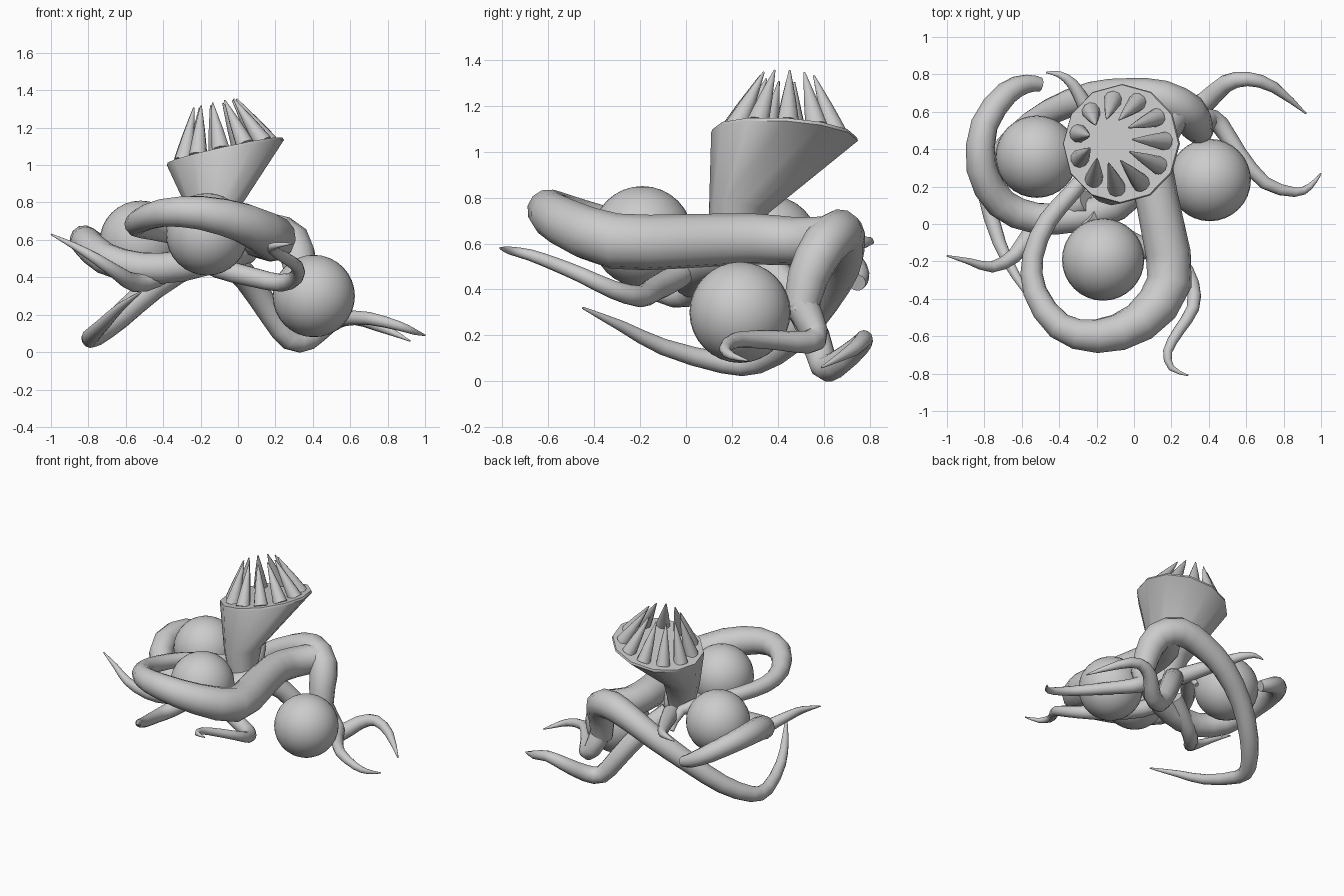
import bpy, bmesh, math
from mathutils import Vector


def finish(bm, name):
    bmesh.ops.recalc_face_normals(bm, faces=bm.faces)
    me = bpy.data.meshes.new(name)
    bm.to_mesh(me)
    bm.free()
    ob = bpy.data.objects.new(name, me)
    bpy.context.collection.objects.link(ob)
    bpy.context.view_layer.objects.active = ob
    ob.select_set(True)
    bpy.ops.object.shade_smooth_by_angle(angle=math.radians(45))
    ob.select_set(False)
    return ob


def ring(bm, c, u, v, r, n):
    return [bm.verts.new(c + u * r * math.cos(2 * math.pi * i / n)
                         + v * r * math.sin(2 * math.pi * i / n)) for i in range(n)]


def skin(bm, rings):
    n = len(rings[0])
    for a, b in zip(rings, rings[1:]):
        for i in range(n):
            bm.faces.new((a[i], a[(i + 1) % n], b[(i + 1) % n], b[i]))
    bm.faces.new(rings[0])
    bm.faces.new(rings[-1])


def tentacle(name, pts, sides=12, sub=2):
    """Tapered tube through (x, y, z, radius) points."""
    P = [Vector(p) for p in pts]
    path = []
    for i in range(len(P) - 1):
        a, b, c, d = P[max(i - 1, 0)], P[i], P[i + 1], P[min(i + 2, len(P) - 1)]
        for k in range(sub):
            t = k / sub
            path.append(0.5 * (2 * b + (c - a) * t + (2 * a - 5 * b + 4 * c - d) * t * t
                               + (3 * b - a - 3 * c + d) * t ** 3))
    path.append(P[-1])
    bm = bmesh.new()
    rings = []
    u = Vector((0.31, 0.22, 0.92))
    for i, p in enumerate(path):
        t = (path[min(i + 1, len(path) - 1)] - path[max(i - 1, 0)]).to_3d().normalized()
        u = (u - t * u.dot(t)).normalized()
        rings.append(ring(bm, p.to_3d(), u, t.cross(u), max(p.w, 0.004), sides))
    skin(bm, rings)
    return finish(bm, name)


# Three round pods
for name, loc in (("front_ball", (-.165, -.19, .63)), ("left_ball", (-.52, .36, .59)),
                  ("right_ball", (.405, .235, .30))):
    bm = bmesh.new()
    bmesh.ops.create_uvsphere(bm, u_segments=32, v_segments=16, radius=.22)
    bmesh.ops.translate(bm, verts=bm.verts, vec=loc)
    finish(bm, name)

# Flared mouth with a tilted flat top
top = Vector((-.07, .43, 1.08))
nrm = Vector((-.22, .06, 1)).normalized()
eu = Vector((1, 0, .22)).normalized()
ev = nrm.cross(eu)
bm = bmesh.new()
skin(bm, [ring(bm, Vector((-.10, .20, .54)), eu, ev, .09, 12),
          ring(bm, Vector((-.12, .23, .74)), eu, ev, .13, 12),
          ring(bm, top - nrm * .015, eu, ev, .32, 12),
          ring(bm, top, eu, ev, .315, 12)])
finish(bm, "mouth_cone")

# Teeth leaning inward around the mouth
for i in range(11):
    a = 2 * math.pi * (i + .1) / 11
    d = eu * math.cos(a) + ev * math.sin(a)
    base = top + d * .24 - nrm * .01
    tip = top + d * .12 + nrm * .255
    tentacle(f"tooth_{i + 1}", [(*base, .05), (*base.lerp(tip, .45), .032), (*tip, .004)],
             sides=10, sub=2)

# Thick arms wrapped around the pods
tentacle("front_arm", [
    (.24, .63, .62, .10), (.13, .48, .61, .105), (.10, .28, .62, .112),
    (.15, 0, .61, .118), (.19, -.31, .61, .122),
    (.03, -.525, .69, .108), (-.20, -.60, .745, .092), (-.40, -.545, .745, .076),
    (-.53, -.36, .70, .064), (-.54, -.17, .67, .056), (-.46, .02, .65, .051),
    (-.33, .17, .62, .046), (-.20, .34, .58, .036), (-.19, .44, .46, .015)])
tentacle("left_arm", [
    (.04, .24, .56, .09), (-.10, .10, .52, .088), (-.30, .04, .46, .085), (-.52, .03, .45, .085),
    (-.71, .11, .50, .085), (-.815, .30, .59, .082), (-.80, .53, .59, .074),
    (-.68, .70, .52, .064), (-.57, .75, .46, .05), (-.50, .745, .43, .038)])
tentacle("back_arm", [
    (.35, .50, .30, .075), (.33, .53, .45, .09), (.29, .60, .59, .10), (.15, .67, .65, .10),
    (-.03, .69, .60, .09), (-.23, .68, .50, .08), (-.45, .60, .35, .07), (-.63, .47, .19, .064),
    (-.76, .31, .088, .056), (-.79, .16, .08, .046), (-.72, -.10, .15, .036),
    (-.63, -.28, .24, .024), (-.52, -.45, .32, .005)])

# Thin feelers with pointed tips
tentacle("right_feeler", [
    (.35, .50, .34, .075), (.39, .56, .21, .06), (.46, .53, .17, .05), (.56, .38, .18, .042),
    (.70, .22, .18, .035), (.86, .17, .14, .026), (.94, .20, .11, .017), (1.0, .27, .09, .004)])
tentacle("back_right_feeler", [
    (-.08, .32, .52, .075), (.05, .46, .39, .07), (.18, .56, .20, .066), (.28, .60, .07, .062),
    (.38, .65, .07, .058), (.49, .75, .15, .048), (.61, .775, .185, .038),
    (.75, .73, .14, .03), (.92, .59, .06, .004)])
tentacle("front_right_feeler", [
    (-.25, .05, .53, .06), (-.10, -.05, .45, .058), (.08, -.14, .40, .053), (.23, -.20, .37, .048),
    (.31, -.32, .40, .04), (.315, -.45, .46, .034), (.24, -.57, .51, .03), (.18, -.68, .55, .025),
    (.20, -.77, .57, .017), (.29, -.81, .58, .004)])
tentacle("left_feeler", [
    (-.25, .12, .52, .065), (-.44, .04, .40, .055), (-.55, -.05, .37, .05), (-.64, -.17, .42, .04),
    (-.76, -.23, .50, .03), (-.88, -.20, .57, .018), (-1.0, -.17, .63, .004)])
tentacle("back_left_feeler", [
    (-.12, .35, .54, .06), (-.20, .52, .56, .05), (-.27, .65, .58, .04), (-.33, .75, .60, .03),
    (-.40, .80, .61, .018), (-.47, .81, .60, .004)])
